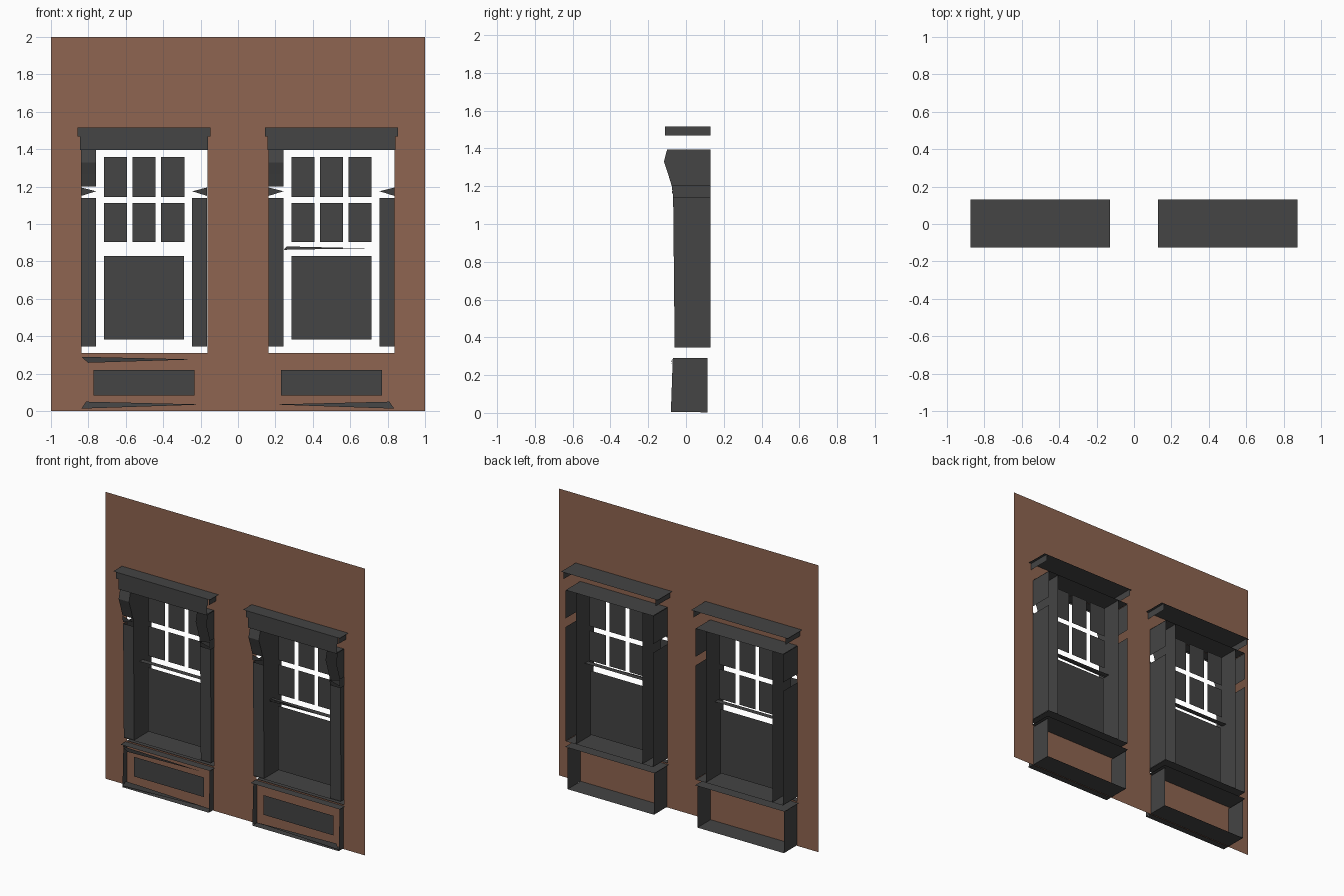
import bpy

if "Cube" in bpy.data.objects:
    bpy.data.objects.remove(bpy.data.objects["Cube"])

def material(name, rgb):
    m = bpy.data.materials.new(name)
    m.diffuse_color = (*rgb, 1)
    m.use_nodes = True
    m.node_tree.nodes["Principled BSDF"].inputs["Base Color"].default_value = m.diffuse_color
    return m

BRICK = material("brick_brown", (0.275, 0.130, 0.082))
DARK = material("dark_grey", (0.058, 0.058, 0.058))

def sheets(name, polys, mat=DARK):
    """One object made of separate flat polygons."""
    verts, faces = [], []
    for p in polys:
        faces.append(range(len(verts), len(verts) + len(p)))
        verts += p
    me = bpy.data.meshes.new(name)
    me.from_pydata(verts, [], [list(f) for f in faces])
    me.materials.append(mat)
    ob = bpy.data.objects.new(name, me)
    bpy.context.collection.objects.link(ob)
    return ob

def front(x0, x1, z0, z1, y):
    return [(x0, y, z0), (x1, y, z0), (x1, y, z1), (x0, y, z1)]

def flat(x0, x1, y0, y1, z):
    return [(x0, y0, z), (x1, y0, z), (x1, y1, z), (x0, y1, z)]

def side(x, yz):
    return [(x, y, z) for y, z in yz]

WALL_Y, BACK = -0.03, 0.13
W, INNER = 0.337, 0.257          # outer and inner jamb half widths

# Wall sheet with two openings
strips = [front(-1, 1, 0, 0.31, WALL_Y), front(-1, 1, 1.395, 2, WALL_Y)]
for a, b in ((-1, -0.5 - W), (-0.5 + W, 0.5 - W), (0.5 + W, 1)):
    strips.append(front(a, b, 0.31, 1.395, WALL_Y))
sheets("wall", strips, BRICK)

# Side profile of a jamb, split at the bracket
SHAFT = [(-0.06, 0.345), (BACK, 0.345), (BACK, 1.14), (-0.068, 1.14)]
NECK = [(-0.068, 1.14), (BACK, 1.14), (BACK, 1.2), (-0.075, 1.2)]
CURVE = [(-0.075, 1.2), (-0.095, 1.265), (-0.117, 1.33), (-0.1, 1.395)]
HEAD = CURVE + [(BACK, 1.395), (BACK, 1.2)]

def window(tag, cx, flip):
    def part(name, polys):
        ob = sheets(tag + "_" + name, polys)
        ob.location.x = cx

    # Jambs and brackets, hollow and open at the back
    polys = []
    for s in (-1, 1):
        polys += [side(s * INNER, SHAFT), side(s * INNER, NECK), side(s * INNER, HEAD),
                  side(s * W, SHAFT), side(s * W, HEAD)]
        a, b = s * W, s * INNER
        polys.append([(a, -0.06, 0.345), (b, -0.06, 0.345), (b, -0.068, 1.14), (a, -0.068, 1.14)])
        polys.append([(a, -0.07, 1.15), (b, -0.075, 1.175), (a, -0.075, 1.195)])
    part("jambs", polys)
    part("bracket_front", [[(-W, y0, z0), (-INNER, y0, z0), (-INNER, y1, z1), (-W, y1, z1)]
                           for (y0, z0), (y1, z1) in zip(CURVE, CURVE[1:])])

    # Lintel and sill plates
    part("lintel", [flat(-W, W, -0.1, BACK, 1.397)])
    part("sill", [flat(-W, W, -0.065, BACK, 0.343)])

    # Cornice
    ends = [(-0.112, 1.468), (BACK, 1.468), (BACK, 1.515), (-0.112, 1.515)]
    part("cornice", [flat(-0.373, 0.373, -0.125, BACK, 1.516),
                     front(-0.355, 0.355, 1.468, 1.516, -0.12),
                     front(-0.342, 0.342, 1.395, 1.47, -0.113),
                     side(-0.355, ends), side(0.355, ends)])

    # Glass panes
    panes = [front(-0.214, 0.214, 0.383, 0.83, 0.03)]
    for x in (-0.153, 0, 0.153):
        for z0, z1 in ((0.905, 1.113), (1.145, 1.358)):
            panes.append(front(x - 0.062, x + 0.062, z0, z1, 0.04))
    part("glass", panes)
    part("meeting_rail", [flat(-INNER, INNER, -0.003, 0.035, 0.872)])
    if flip > 0:
        part("rail_edge", [[(-0.255, 0, 0.862), (0.19, 0, 0.87), (-0.24, 0, 0.88)]])

    # Base box under the sill
    box = [(-0.08, 0.005), (0.115, 0.003), (0.115, 0.29), (-0.07, 0.29)]
    part("base_box", [side(-0.333, box), side(0.333, box),
                      flat(-0.333, 0.333, -0.08, 0.115, 0.004),
                      flat(-0.345, 0.345, -0.085, 0.125, 0.3)])
    part("base_panel", [front(-0.27, 0.27, 0.083, 0.22, -0.045)])
    trim = [[(flip * 0.335, -0.08, 0.013), (flip * 0.31, -0.075, 0.05), (-flip * 0.32, -0.08, 0.035)]]
    if flip < 0:
        trim.append([(-0.335, -0.08, 0.29), (-0.3, -0.075, 0.258), (0.27, -0.08, 0.276)])
    part("base_trim", trim)

window("left", -0.502, -1)
window("right", 0.5, 1)
